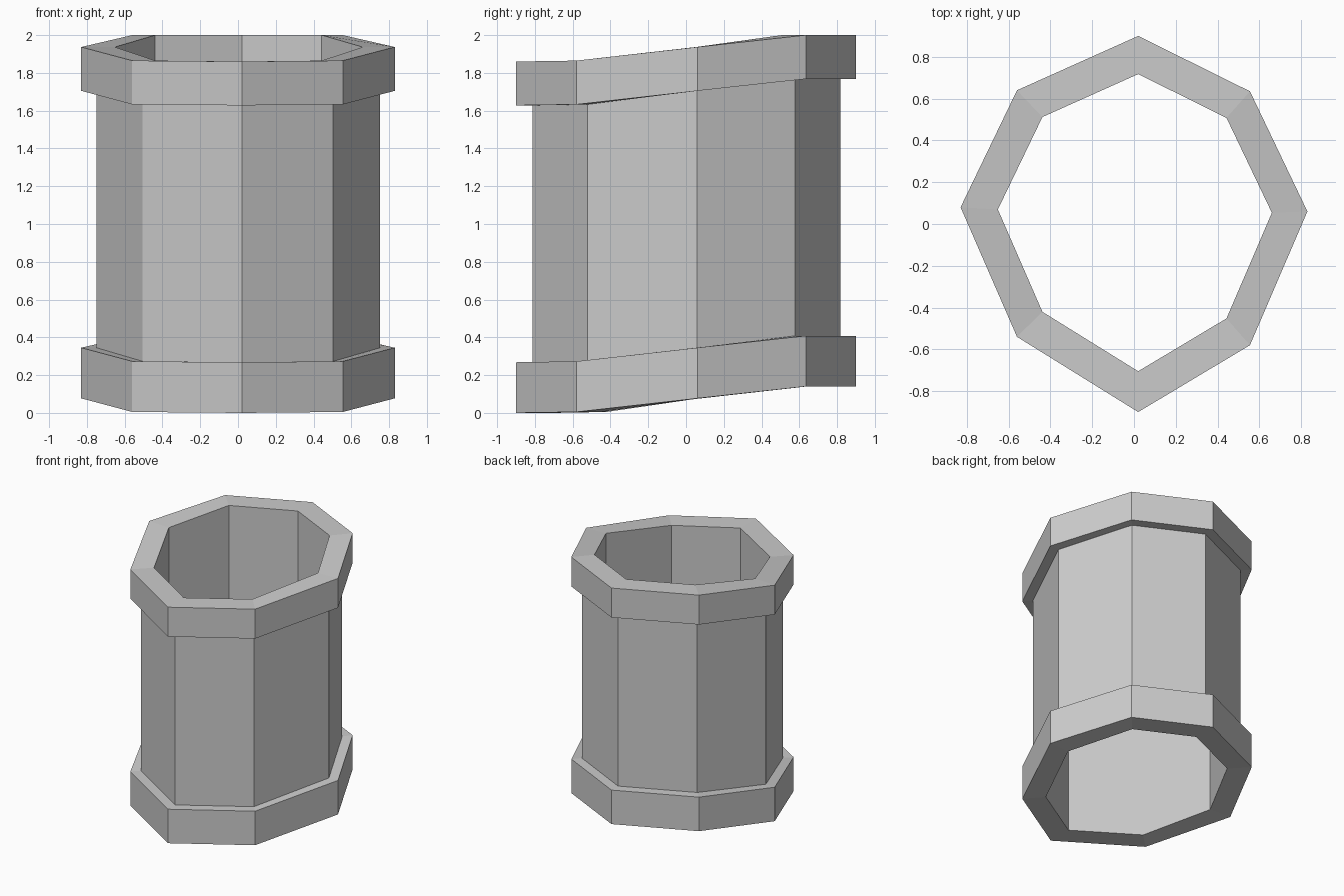
import bpy, bmesh

if "Cube" in bpy.data.objects:
    bpy.data.objects.remove(bpy.data.objects["Cube"])

# Octagonal plan: x, y and the height of the sloping base at each corner
plan = [(0.02, 0.90, 0.143), (-0.56, 0.64, 0.143), (-0.83, 0.08, 0.08), (-0.56, -0.54, 0.008),
        (0.02, -0.90, 0.003), (0.555, -0.58, 0.008), (0.83, 0.06, 0.08), (0.555, 0.635, 0.143)]
centre_x, centre_y = 0.02, 0.03

# Wall section: plan scale and height above the sloping base (closed loop)
RIM, SHAFT, BORE = 1.0, 0.905, 0.79
section = [(RIM, 0), (RIM, 0.265), (SHAFT, 0.265), (SHAFT, 1.625),
           (RIM, 1.625), (RIM, 1.857), (BORE, 1.857), (BORE, 0)]

# Sweep the section around the plan
bm = bmesh.new()
rings = []
for s, h in section:
    rings.append([bm.verts.new((centre_x + (x - centre_x) * s,
                                centre_y + (y - centre_y) * s,
                                max(0.0, z + h - (0.003 if h == 0 else 0))))
                  for x, y, z in plan])
n = len(plan)
for k, lower in enumerate(rings):
    upper = rings[(k + 1) % len(rings)]
    for i in range(n):
        j = (i + 1) % n
        bm.faces.new((lower[i], lower[j], upper[j], upper[i]))
bmesh.ops.recalc_face_normals(bm, faces=bm.faces)

# Open pipe with a thick rim at each end
mesh = bpy.data.meshes.new("flanged_pipe")
bm.to_mesh(mesh)
bm.free()
bpy.context.collection.objects.link(bpy.data.objects.new("flanged_pipe", mesh))
